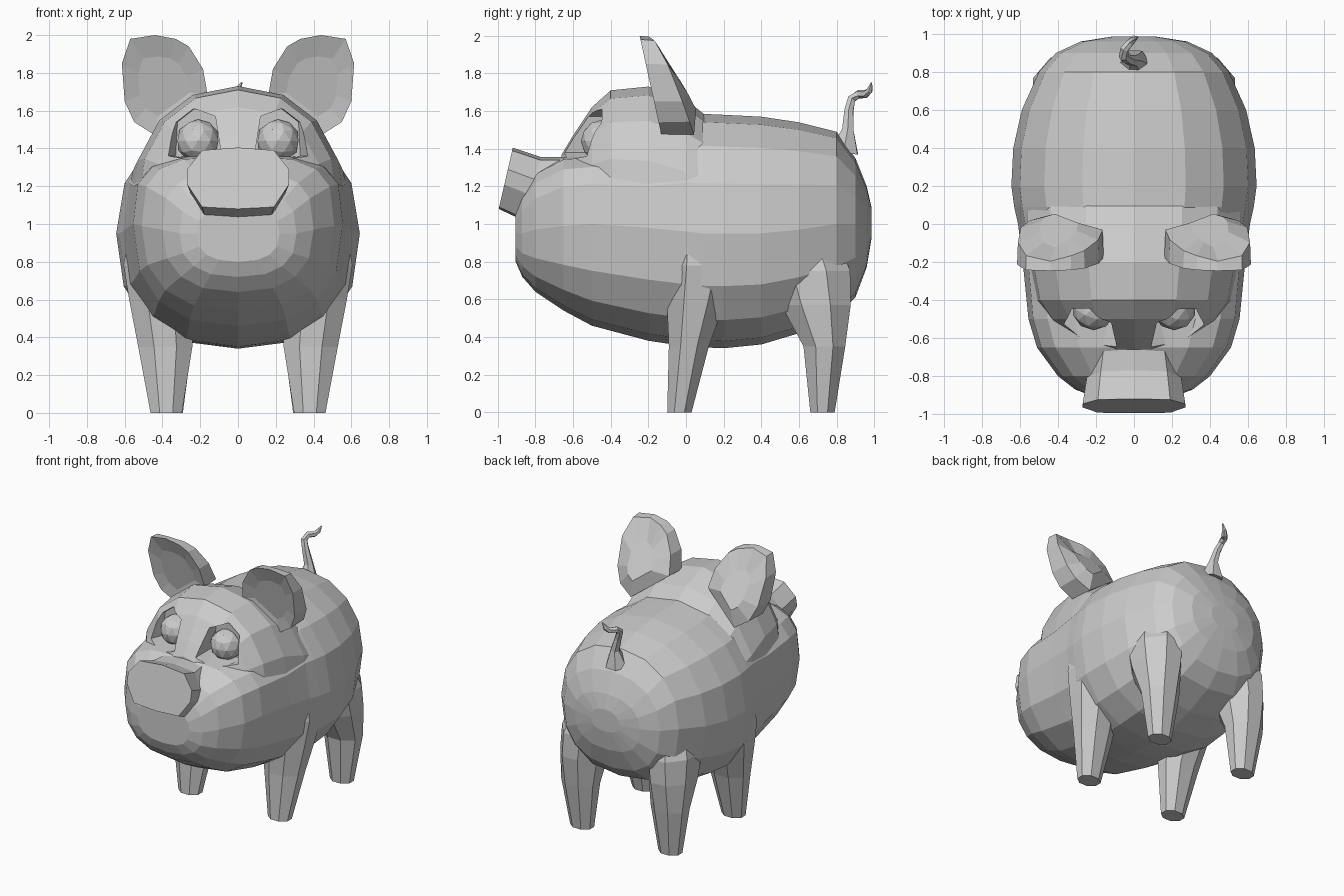
import bpy, bmesh, math
from mathutils import Vector

if "Cube" in bpy.data.objects:
    bpy.data.objects.remove(bpy.data.objects["Cube"])


def loft(name, rings):
    """Skin a list of equal-length point rings and cap both ends."""
    bm = bmesh.new()
    vs = [[bm.verts.new(p) for p in r] for r in rings]
    n = len(rings[0])
    for a, b in zip(vs, vs[1:]):
        for i in range(n):
            j = (i + 1) % n
            bm.faces.new((a[i], a[j], b[j], b[i]))
    bm.faces.new(vs[0])
    bm.faces.new(vs[-1])
    bmesh.ops.recalc_face_normals(bm, faces=bm.faces)
    me = bpy.data.meshes.new(name)
    bm.to_mesh(me)
    bm.free()
    ob = bpy.data.objects.new(name, me)
    bpy.context.collection.objects.link(ob)
    return ob


def body_ring(y, zb, zt, w, zm, top_exp=.9):
    """Superellipse section; a lower exponent gives a squarer upper half."""
    ring = []
    for i in range(16):
        a = math.tau * i / 16
        e = top_exp if i < 9 else .81
        c = math.copysign(abs(math.cos(a)) ** e, math.cos(a))
        s = math.copysign(abs(math.sin(a)) ** e, math.sin(a))
        ring.append((w * c, y, zm + s * (zt - zm if s > 0 else zm - zb)))
    return ring


# Body and jaw: y, bottom, top, half width, height of widest point, squareness
loft("body", [body_ring(*r) for r in [
    (-0.905, .80, 1.08, .22, .95, .7), (-0.87, .72, 1.18, .31, .95, .7),
    (-0.80, .64, 1.28, .40, .97, .65), (-0.65, .54, 1.36, .51, .99, .6),
    (-0.50, .46, 1.37, .555, 1.0, .58), (-0.20, .38, 1.38, .585, .98, .62),
    (0.00, .35, 1.52, .61, .96, .8), (0.09, .345, 1.585, .63, .95),
    (0.20, .34, 1.58, .645, .95), (0.40, .36, 1.57, .635, .95),
    (0.60, .42, 1.54, .59, .97), (0.80, .51, 1.49, .50, 1.0),
    (0.90, .61, 1.35, .41, 1.0), (0.96, .77, 1.20, .28, 1.0),
    (0.985, .92, 1.09, .12, 1.0)]])

# Forehead dome rising above the cheeks, sinking into the neck
dome = loft("forehead", [body_ring(*r) for r in [
    (-0.66, 1.0, 1.37, .20, 1.1), (-0.60, 1.0, 1.47, .36, 1.1),
    (-0.50, 1.0, 1.62, .46, 1.1), (-0.40, 1.0, 1.71, .53, 1.08),
    (-0.20, 1.0, 1.73, .57, 1.05), (0.00, 1.0, 1.66, .60, 1.0),
    (0.10, 1.0, 1.58, .60, 1.0)]])

# Eye sockets cut into the dome, opening outwards
socket = [(.09, 1.38), (.12, 1.57), (.23, 1.61), (.32, 1.54), (.33, 1.36), (.22, 1.33)]
for s in (-1, 1):
    cutter = loft("socket_cutter", [
        [(s * x, -.43, z) for x, z in socket],
        [(s * (x + .15 * (x > .3)), -.80, z) for x, z in socket]])
    cutter.hide_render = True
    m = dome.modifiers.new("socket", 'BOOLEAN')
    m.operation, m.solver, m.object = 'DIFFERENCE', 'EXACT', cutter
    bpy.context.view_layer.objects.active = dome
    bpy.ops.object.modifier_apply(modifier=m.name)
    bpy.data.objects.remove(cutter)

# Snout: tilted front disc, tapering back into the face
half = [(.19, 1.39), (.27, 1.29), (.27, 1.21), (.19, 1.09)]
outline = [(0, 1.405)] + half + [(0, 1.08)] + [(-x, z) for x, z in reversed(half)]
front = [(x, -.92 - (1.405 - z) * .23, z) for x, z in outline]
back = [(x * .92, -.77 - (1.405 - z) * .32, 1.355 + (z - 1.405) * 1.02) for x, z in outline]
inner = [(x * .85, y + .2, z) for x, y, z in back]
loft("snout", [front, back, inner])


def leg_ring(s, z, cx, cy, rx, ry):
    return [(s * (cx + rx * math.cos(a)), cy + ry * math.sin(a), z)
            for a in [math.tau * (i + .5) / 8 for i in range(8)]]


# Legs: z, centre x, centre y, radius x, radius y
legs = {
    "front_leg": [(0, .38, -.035, .09, .07), (.35, .385, .015, .155, .115),
                  (.60, .41, .055, .18, .17), (.78, .43, .08, .19, .20),
                  (.98, .42, .08, .17, .18)],
    "rear_leg": [(0, .375, .725, .09, .07), (.35, .38, .735, .145, .12),
                 (.57, .375, .69, .17, .20), (.75, .36, .655, .185, .235),
                 (.98, .30, .60, .17, .20)]}
# Ear outline seen from the front
ear = [(.16, 1.68), (.185, 1.82), (.26, 1.94), (.33, 1.98), (.44, 2.0), (.57, 1.98),
       (.615, 1.85), (.60, 1.65), (.55, 1.54), (.44, 1.47)]

for s, side in ((-1, "right"), (1, "left")):
    for name, rows in legs.items():
        loft(f"{name}_{side}", [leg_ring(s, *r) for r in rows])

    # Ear: shallow front hollow, thick wedge rounded off behind
    def ear_ring(k, depth, wedge):
        return [(s * (.40 + (x - .40) * k),
                 -.13 - (1.72 + (z - 1.72) * k - 1.47) * .22 + depth + wedge * (2.0 - z) ** .5,
                 1.72 + (z - 1.72) * k) for x, z in ear]
    loft(f"ear_{side}", [ear_ring(.6, .02, 0), ear_ring(1, 0, 0),
                         ear_ring(.98, .05, .17), ear_ring(.45, .09, .17)])

    # Eye
    bpy.ops.mesh.primitive_ico_sphere_add(subdivisions=2, radius=.114,
                                          location=(s * .212, -.445, 1.44))
    bpy.context.object.name = f"eye_{side}"

# Curly tail: x, y, z, radius
path = [(0, .84, 1.38, .085), (0, .86, 1.50, .035), (-.03, .865, 1.60, .027),
        (-.055, .88, 1.665, .025), (-.05, .92, 1.69, .024), (-.02, .955, 1.69, .022),
        (.0, .975, 1.71, .018), (.02, .985, 1.75, .004)]
rings = []
for i, (x, y, z, r) in enumerate(path):
    a, b = path[max(i - 1, 0)], path[min(i + 1, len(path) - 1)]
    t = (Vector(b[:3]) - Vector(a[:3])).normalized()
    u = t.cross(Vector((.8, -.5, .1))).normalized()
    v = t.cross(u)
    rings.append([Vector((x, y, z)) + r * (u * math.cos(q) + v * math.sin(q))
                  for q in [math.tau * k / 6 for k in range(6)]])
loft("tail", rings)
